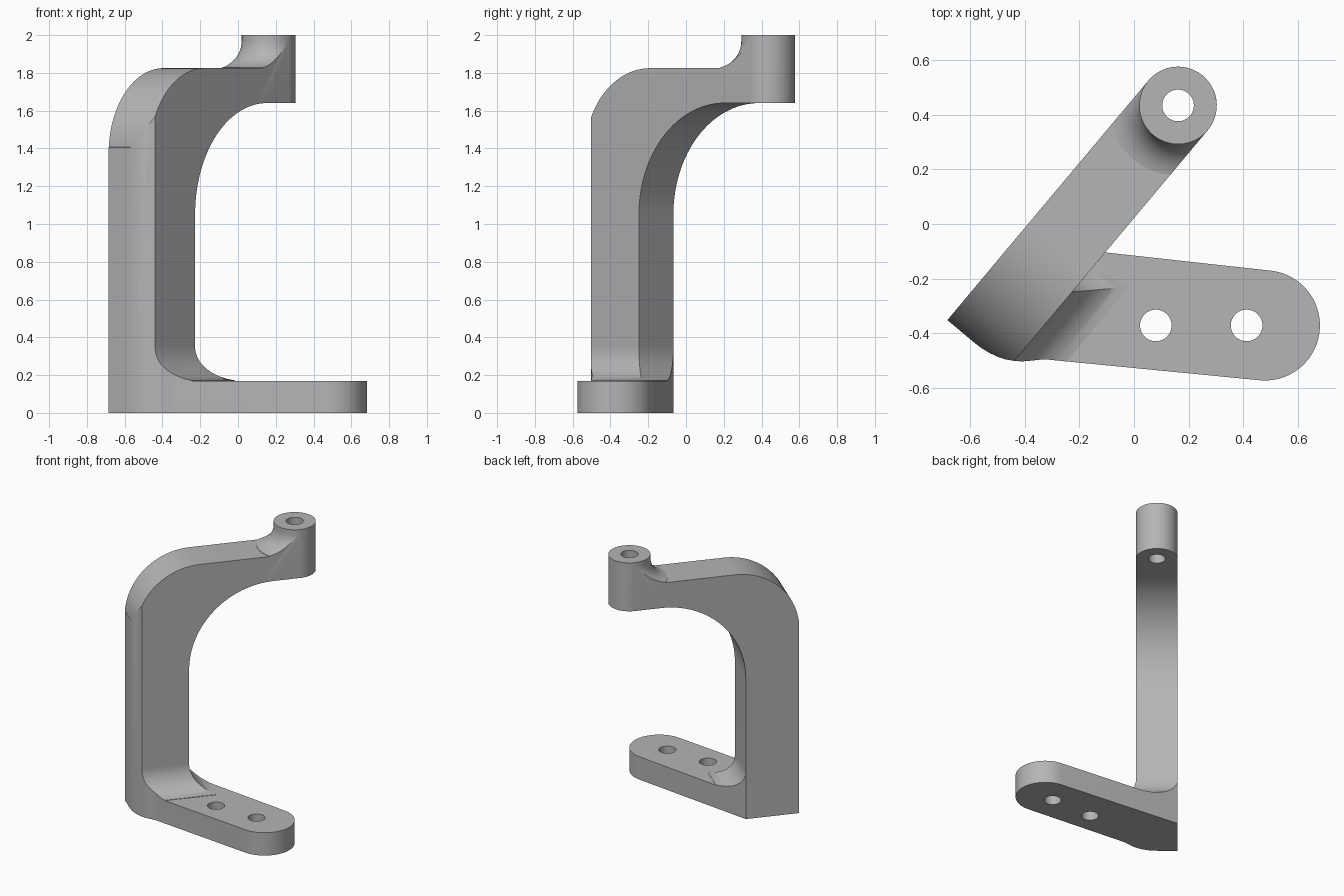
import bpy, bmesh
from math import sin, cos, radians
from mathutils import Vector

cube = bpy.data.objects.get("Cube")
if cube:
    bpy.data.objects.remove(cube, do_unlink=True)

grey = bpy.data.materials.new("plain grey")
grey.use_nodes = True
COLOUR = (0.46, 0.46, 0.46, 1)
grey.diffuse_color = COLOUR
grey.node_tree.nodes["Principled BSDF"].inputs["Base Color"].default_value = COLOUR

# Arm frame: u runs along the arm, n across it
HEADING = radians(50)
MID, HALF = -0.1558, 0.142
LEFT, RIGHT = MID - HALF, MID + HALF
BACK, INNER, BOSS_U = -0.71, -0.337, 0.437
PLATE, UNDER, TOP = 0.17, 1.64, 1.825


def at(u, n, z=0.0):
    c, s = cos(HEADING), sin(HEADING)
    return Vector((u * c + n * s, u * s - n * c, z))


def arc(cx, cy, r, start, end, steps):
    angles = [radians(start + (end - start) * i / steps) for i in range(steps + 1)]
    return [(cx + r * cos(a), cy + r * sin(a)) for a in angles]


def loft(name, rings):
    """Solid skinned through closed rings of equal length."""
    bm = bmesh.new()
    loops = [[bm.verts.new(p) for p in ring] for ring in rings]
    for low, high in zip(loops, loops[1:]):
        for i in range(len(low)):
            j = (i + 1) % len(low)
            bm.faces.new((low[i], low[j], high[j], high[i]))
    bm.faces.new(loops[0][::-1])
    bm.faces.new(loops[-1])
    bmesh.ops.recalc_face_normals(bm, faces=bm.faces)
    mesh = bpy.data.meshes.new(name)
    bm.to_mesh(mesh)
    bm.free()
    mesh.materials.append(grey)
    obj = bpy.data.objects.new(name, mesh)
    bpy.context.collection.objects.link(obj)
    return obj


def prism(name, outline, low, high):
    return loft(name, [[(p[0], p[1], z) for p in outline] for z in (low, high)])


def combine(target, tool, operation):
    mod = target.modifiers.new("combine", "BOOLEAN")
    mod.operation, mod.solver, mod.object = operation, "EXACT", tool
    bpy.context.view_layer.objects.active = target
    bpy.ops.object.modifier_apply(modifier=mod.name)
    bpy.data.objects.remove(tool, do_unlink=True)


# Shared plan points
back_corner = at(BACK, LEFT)
front_curve = [(-0.585, -0.436), (-0.56, -0.455), (-0.53, -0.473),
               (-0.50, -0.487), (-0.47, -0.497)]
front_corner = at(-0.667, RIGHT)
boss = at(BOSS_U, MID)

# Arm: bent side profile trimmed by its plan
profile = [(INNER, 0.1)] + arc(0.253, 1.05, 0.59, 180, 90, 32)
profile += [(0.7, UNDER), (0.7, TOP)] + arc(-0.26, 1.375, 0.45, 90, 176, 32)
profile += [(-0.8, 1.37), (-0.8, 0.1)]
arm = loft("bracket", [[at(u, n, z) for u, z in profile] for n in (-0.6, 0.3)])

# Boss with a flared foot blending into the arm
R = 0.145
flare = [(HALF + R * (1 - sin(radians(12))), 1.75)]
for i in range(14):
    a = radians(12 + 6 * i)
    flare.append((HALF + R * (1 - sin(a)), TOP + R * (1 - cos(a))))
flare.append((HALF, 2.0))
rings = [[(x, y, z) for x, y in arc(boss.x, boss.y, r, 0, 356.25, 95)] for r, z in flare]
combine(arm, loft("boss", rings), "UNION")

arm_plan = [back_corner, *front_curve, front_corner]
arm_plan += arc(boss.x, boss.y, HALF, -40, 140, 48)
combine(arm, prism("arm_plan", arm_plan, -0.2, 2.3), "INTERSECT")

# Foot plate with mitred fillets rising to the arm
F = 0.18
foot = prism("foot", [(-1, -1), (1, -1), (1, 1), (-1, 1)], 0, PLATE)
steps = [(F * (1 - sin(radians(10))), 0.1)]
for i in range(17):
    a = radians(10 + 5 * i)
    steps.append((F * (1 - sin(a)), PLATE + F * (1 - cos(a))))
skirt = [[at(-0.95, -0.6, z), at(INNER + o, -0.6, z),
          at(INNER + o, RIGHT + o, z), at(-0.95, RIGHT + o, z)] for o, z in steps]
combine(foot, loft("fillet", skirt), "UNION")

foot_plan = [back_corner, *front_curve, front_corner,
             (-0.41, -0.504), (-0.375, -0.501), (-0.33, -0.496)]
foot_plan += arc(0.48, -0.372, 0.202, -95.6, 83.4, 40) + [at(INNER, LEFT)]
combine(foot, prism("foot_plan", foot_plan, -0.2, 0.6), "INTERSECT")
combine(arm, foot, "UNION")

# Bolt holes
for x, y, low, high in ((0.08, -0.372, -0.1, 0.5), (0.413, -0.372, -0.1, 0.5),
                        (boss.x, boss.y, 1.5, 2.2)):
    combine(arm, prism("hole", arc(x, y, 0.058, 0, 352.5, 47), low, high), "DIFFERENCE")

bpy.ops.object.select_all(action="DESELECT")
arm.select_set(True)
bpy.context.view_layer.objects.active = arm
bpy.ops.object.shade_smooth_by_angle(angle=radians(25))
